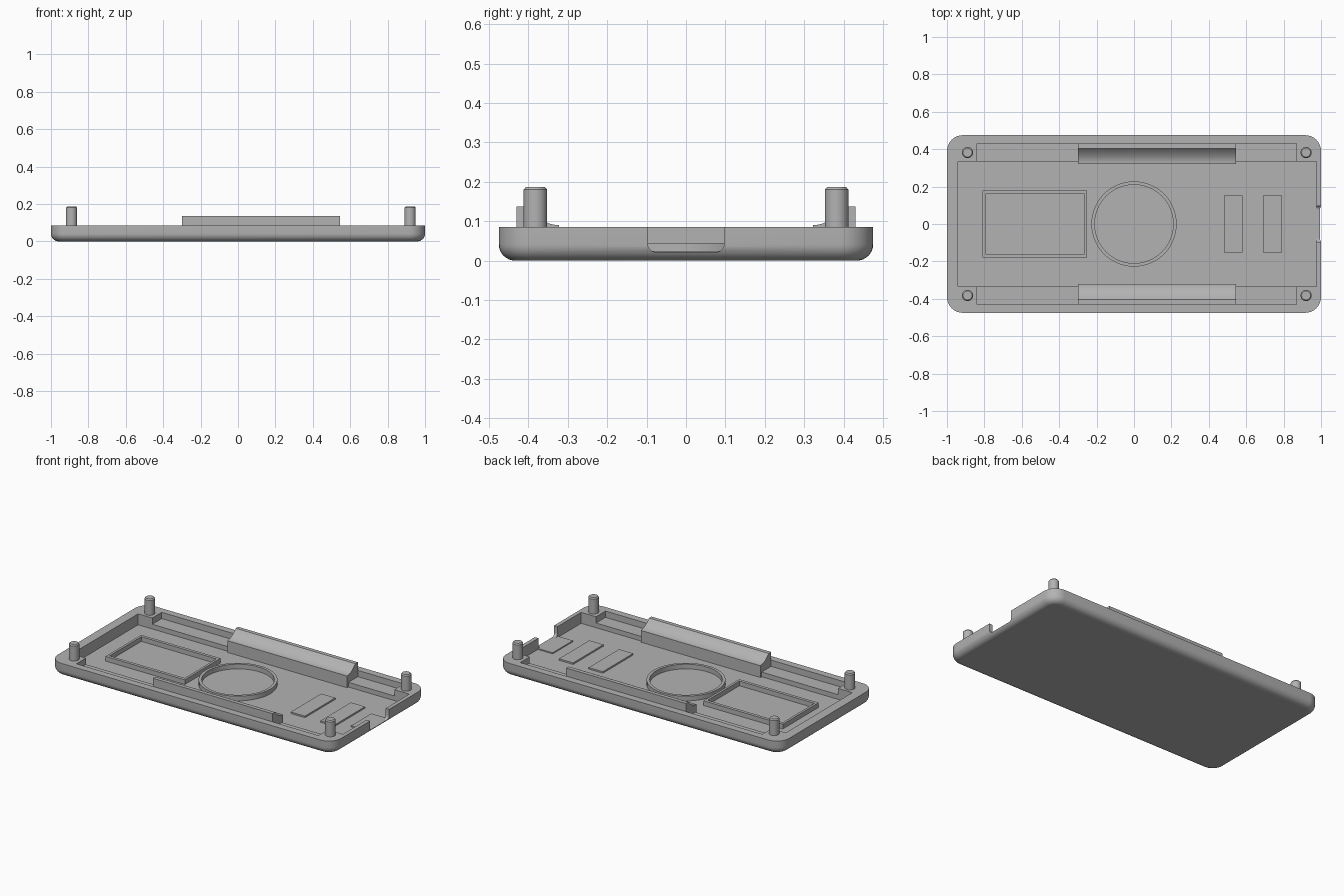
import bpy, bmesh, math

if "Cube" in bpy.data.objects:
    bpy.data.objects.remove(bpy.data.objects["Cube"])

FLOOR, LEDGE, RIM = 0.015, 0.045, 0.085
grey = bpy.data.materials.new("plain grey")
grey.diffuse_color = (0.45, 0.45, 0.45, 1)
grey.use_nodes = True
grey.node_tree.nodes["Principled BSDF"].inputs["Base Color"].default_value = grey.diffuse_color


def finish(name, bm, smooth=True):
    bmesh.ops.recalc_face_normals(bm, faces=bm.faces)
    mesh = bpy.data.meshes.new(name)
    bm.to_mesh(mesh)
    bm.free()
    mesh.materials.append(grey)
    ob = bpy.data.objects.new(name, mesh)
    bpy.context.collection.objects.link(ob)
    if smooth:
        shade(ob)
    return ob


def activate(ob):
    bpy.ops.object.select_all(action='DESELECT')
    ob.select_set(True)
    bpy.context.view_layer.objects.active = ob


def shade(ob):
    activate(ob)
    bpy.ops.object.shade_smooth_by_angle(angle=math.radians(30))
    for p in ob.data.polygons:          # flat floors and tops stay flat
        if abs(p.normal.z) > 0.999:
            p.use_smooth = False


def loft(name, rings, closed=False, smooth=True):
    """Skin equal-length point rings; cap the ends or close the loop."""
    bm = bmesh.new()
    rows = [[bm.verts.new(p) for p in r] for r in rings]
    n = len(rows[0])
    pairs = list(zip(rows, rows[1:])) + ([(rows[-1], rows[0])] if closed else [])
    for a, b in pairs:
        for i in range(n):
            j = (i + 1) % n
            bm.faces.new((a[i], a[j], b[j], b[i]))
    if not closed:
        bm.faces.new(rows[0])
        bm.faces.new(rows[-1])
    return finish(name, bm, smooth)


def rect(x0, x1, y0, y1, z):
    return [(x0, y0, z), (x1, y0, z), (x1, y1, z), (x0, y1, z)]


def box(name, x0, x1, y0, y1, z0, z1):
    return loft(name, [rect(x0, x1, y0, y1, z0), rect(x0, x1, y0, y1, z1)], smooth=False)


def circle(x, y, r, z, n):
    return [(x + r * math.cos(2 * math.pi * i / n),
             y + r * math.sin(2 * math.pi * i / n), z) for i in range(n)]


def rounded_rect(hx, hy, r, inset, z, n=8):
    pts = []
    for k, (sx, sy) in enumerate([(1, 1), (-1, 1), (-1, -1), (1, -1)]):
        for i in range(n + 1):
            a = math.pi / 2 * (k + i / n)
            pts.append((sx * (hx - r) + (r - inset) * math.cos(a),
                        sy * (hy - r) + (r - inset) * math.sin(a), z))
    return pts


def prism_x(name, profile, x0, x1):
    return loft(name, [[(x, y, z) for y, z in profile] for x in (x0, x1)])


# Tray body with rounded corners and a rounded lower edge
F = 0.042
rings = []
for i in range(9):
    a = math.pi / 2 * i / 8
    rings.append(rounded_rect(1, 0.475, 0.085, F * (1 - math.sin(a)), F * (1 - math.cos(a))))
rings.append(rounded_rect(1, 0.475, 0.085, 0, RIM))
tray = loft("tray", rings)

# Main cavity, side ledges and the port opening
cutters = [box("cavity_cutter", -0.94, 0.975, -0.335, 0.335, FLOOR, 0.2)]
for s in (-1, 1):
    y0, y1 = sorted((s * 0.3, s * 0.43))
    cutters.append(box("ledge_cutter", -0.84, 0.87, y0, y1, LEDGE, 0.2))
W, R, Z = 0.097, 0.02, 0.022
port = [(-W, 0.2)]
for cy, start in ((-W + R, math.pi), (W - R, 1.5 * math.pi)):
    for i in range(6):
        a = start + math.pi / 2 * i / 5
        port.append((cy + R * math.cos(a), Z + R + R * math.sin(a)))
port.append((W, 0.2))
cutters.append(prism_x("port_cutter", port, 0.95, 1.1))
for c in cutters:
    c.hide_render = True
    mod = tray.modifiers.new("cut", 'BOOLEAN')
    mod.operation, mod.solver, mod.object = 'DIFFERENCE', 'EXACT', c
    activate(tray)
    bpy.ops.object.modifier_apply(modifier=mod.name)
    bpy.data.objects.remove(c, do_unlink=True)
shade(tray)

# Corner pegs with a small chamfer
for x in (-0.89, 0.92):
    for y in (-0.382, 0.382):
        loft("corner_peg", [circle(x, y, r, z, 32) for r, z in
                            ((0.03, RIM - 0.01), (0.03, 0.18), (0.024, 0.187))])

# Side clips with a concave slope facing inward
for s, name in ((-1, "front_clip"), (1, "back_clip")):
    prof = [(0.43, 0.01), (0.43, 0.137), (0.405, 0.137)]
    for i in range(1, 9):
        t = i / 8
        prof.append((0.405 - 0.083 * t, 0.09 + 0.047 * (1 - t) ** 2))
    prof.append((0.322, 0.01))
    prism_x(name, [(s * y, z) for y, z in prof], -0.3, 0.545)

# Raised rectangular frame and round ring
B, T = 0.01, 0.045
outer, inner = (-0.81, -0.25, -0.18, 0.18), (-0.795, -0.265, -0.16, 0.16)
loft("rectangular_frame", [rect(*outer, B), rect(*outer, T), rect(*inner, T), rect(*inner, B)],
     closed=True, smooth=False)
loft("round_ring", [circle(0, 0, r, z, 64) for r, z in
                    ((0.228, B), (0.228, T), (0.21, T), (0.21, B))], closed=True)

# Low pads on the floor
for x0, x1, h in ((0.48, 0.58, 0.153), (0.69, 0.79, 0.153), (0.87, 0.98, 0.102)):
    box("floor_pad", x0, x1, -h, h, B, 0.025 if h > 0.11 else 0.022)
